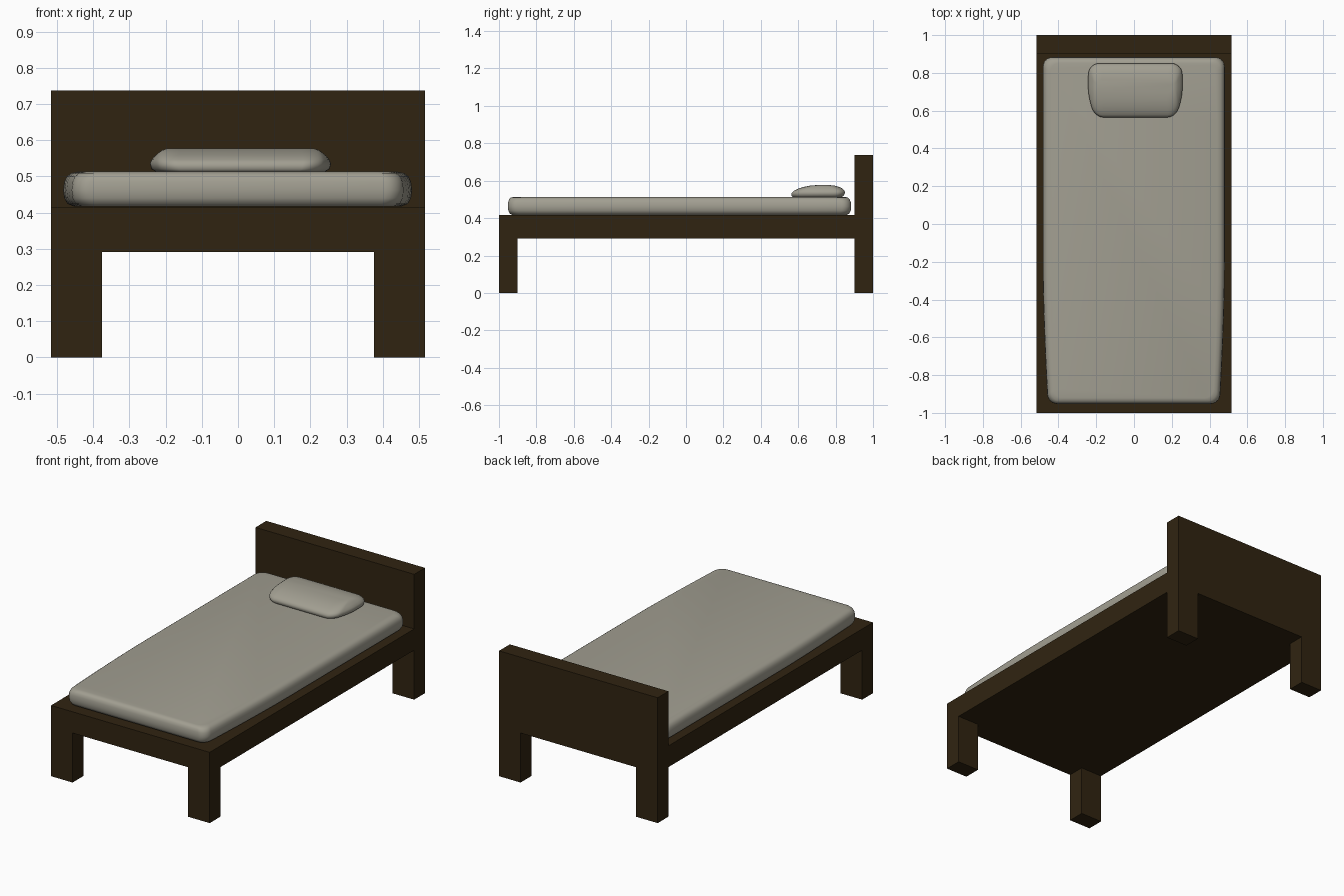
import bpy, bmesh, math

if "Cube" in bpy.data.objects:
    bpy.data.objects.remove(bpy.data.objects["Cube"])


def material(name, rgb):
    m = bpy.data.materials.new(name)
    m.diffuse_color = (*rgb, 1)
    m.use_nodes = True
    m.node_tree.nodes["Principled BSDF"].inputs["Base Color"].default_value = m.diffuse_color
    return m


WOOD = material("dark wood", (0.030, 0.0175, 0.0055))
LINEN = material("linen", (0.36, 0.345, 0.285))


def finish(name, bm, mat):
    bmesh.ops.recalc_face_normals(bm, faces=bm.faces)
    me = bpy.data.meshes.new(name)
    bm.to_mesh(me)
    bm.free()
    me.materials.append(mat)
    ob = bpy.data.objects.new(name, me)
    bpy.context.collection.objects.link(ob)
    return ob


def bed_frame():
    hx, z0, z1, leg_x, leg_y = 0.516, 0.291, 0.416, 0.376, 0.9
    bm = bmesh.new()
    # slab, cut so the corners and the head strip are separate faces
    bmesh.ops.create_cube(bm, size=1)
    for v in bm.verts:
        v.co = (v.co.x * 2 * hx, v.co.y * 2, z1 if v.co.z > 0 else z0)
    for axis, pos in ((0, leg_x), (1, leg_y)):
        for s in (-1, 1):
            p = [0, 0, 0]
            p[axis] = s * pos
            n = [0, 0, 0]
            n[axis] = 1
            bmesh.ops.bisect_plane(bm, geom=bm.verts[:] + bm.edges[:] + bm.faces[:],
                                   plane_co=p, plane_no=n)
    bm.normal_update()
    legs, head = [], []
    for f in bm.faces:
        c = f.calc_center_median()
        if f.normal.z < -0.9 and abs(c.x) > leg_x and abs(c.y) > leg_y:
            legs.append(f)
        if f.normal.z > 0.9 and c.y > leg_y:
            head.append(f)
    # legs down, headboard up
    for faces, z in ((legs, 0.0), (head, 0.737)):
        r = bmesh.ops.extrude_face_region(bm, geom=faces)
        for v in r["geom"]:
            if isinstance(v, bmesh.types.BMVert):
                v.co.z = z
        bmesh.ops.delete(bm, geom=faces, context='FACES_ONLY')
    bmesh.ops.dissolve_limit(bm, angle_limit=0.01, verts=bm.verts[:], edges=bm.edges[:])
    finish("bed_frame", bm, WOOD)


def cushion(name, x0, x1, y0, y1, radius, levels, taper):
    """Stack of rounded rectangles; levels hold z and insets for sides, foot and head."""
    bm = bmesh.new()
    rings, cx = [], (x0 + x1) / 2
    n_arc, n_side = 6, 12
    for z, ix, i_foot, i_head in levels:
        ax, bx, ay, by = x0 + ix, x1 - ix, y0 + i_foot, y1 - i_head
        r = min(radius, (by - ay) * 0.4)
        pts = []
        corners = ((bx - r, by - r, 0), (ax + r, by - r, 90),
                   (ax + r, ay + r, 180), (bx - r, ay + r, 270))
        for k, (px, py, a0) in enumerate(corners):
            for i in range(n_arc + 1):
                a = math.radians(a0 + 90 * i / n_arc)
                pts.append((px + r * math.cos(a), py + r * math.sin(a)))
            # extra points along the long sides so they can taper
            if k in (1, 3):
                qy = corners[(k + 1) % 4][1]
                for i in range(1, n_side):
                    pts.append((pts[-1][0], py + (qy - py) * i / n_side))
        ring = []
        for x, y in pts:
            t = (y - y0) / (y1 - y0)
            ring.append(bm.verts.new((cx + (x - cx) * taper(t), y, z)))
        rings.append(ring)
    n = len(rings[0])
    for a, b in zip(rings, rings[1:]):
        for i in range(n):
            j = (i + 1) % n
            bm.faces.new((a[i], a[j], b[j], b[i]))
    bm.faces.new(rings[0])
    bm.faces.new(rings[-1])
    ob = finish(name, bm, LINEN)
    bpy.context.view_layer.objects.active = ob
    ob.select_set(True)
    bpy.ops.object.shade_smooth_by_angle(angle=math.radians(50))
    ob.select_set(False)


bed_frame()

# mattress, slightly narrower toward the foot
cushion("mattress", -0.483, 0.481, -0.952, 0.883, 0.05,
        [(0.417, .030, .025, .025), (0.424, .012, .010, .010), (0.440, .003, .002, .002),
         (0.462, 0, 0, 0), (0.485, .003, .001, .002), (0.500, .010, .006, .008),
         (0.509, .022, .014, .016), (0.513, .040, .030, .030)],
        lambda t: 1 - 0.055 * max(0, 1 - t / 0.4) ** 1.6)

# pillow, domed toward the head end
cushion("pillow", -0.243, 0.257, 0.565, 0.850, 0.045,
        [(0.512, .018, .006, .020), (0.520, .004, 0, .006), (0.535, 0, 0, 0),
         (0.546, .004, .012, .002), (0.557, .014, .035, .012), (0.566, .024, .062, .028),
         (0.573, .034, .095, .052), (0.577, .048, .140, .085)],
        lambda t: 1 - 0.16 * max(0, 1 - t / 0.6) ** 2 - 0.05 * max(0, (t - 0.7) / 0.3) ** 2)
